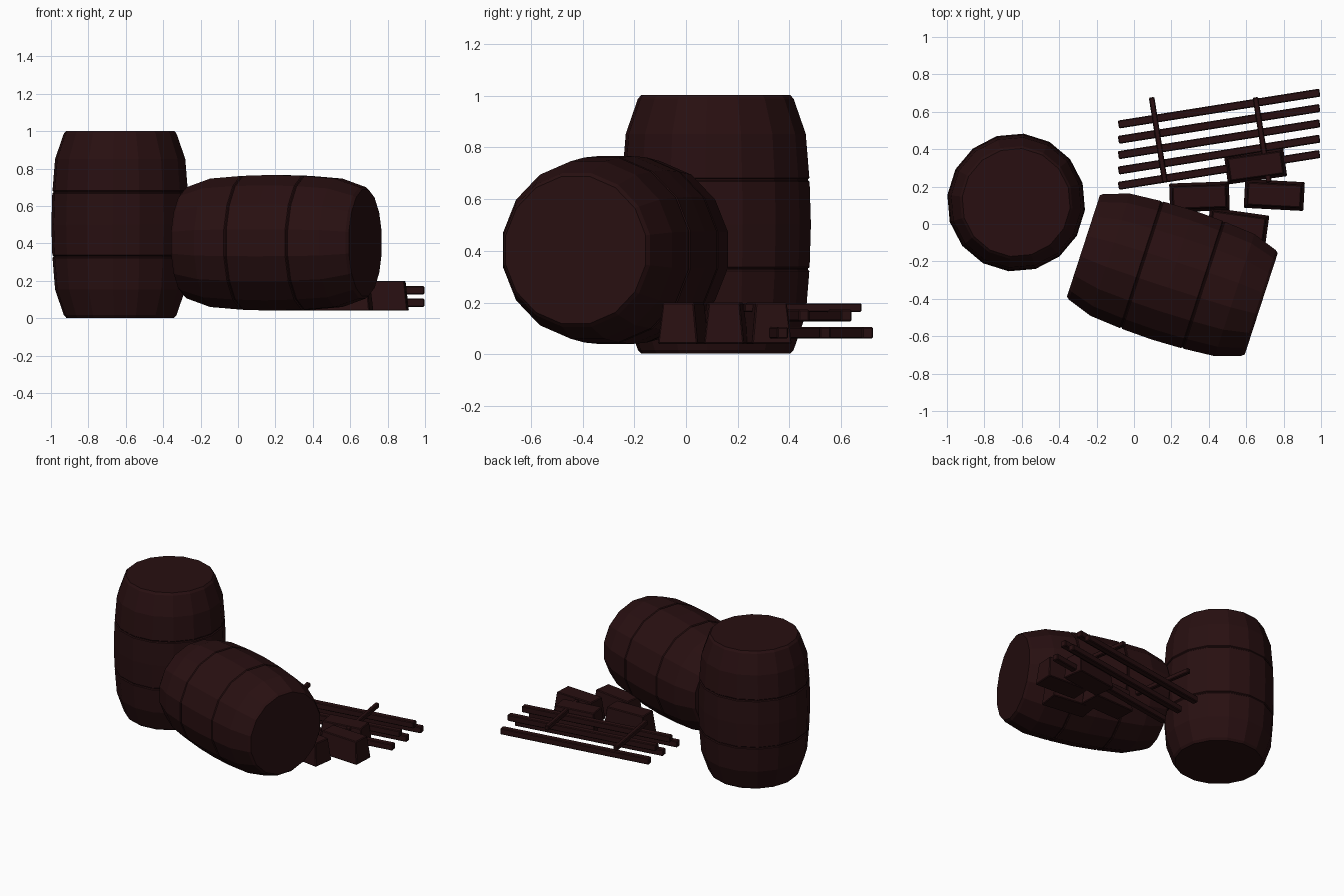
import bpy, bmesh
from math import radians, pi, cos, sin
from mathutils import Matrix, Vector

if "Cube" in bpy.data.objects:
    bpy.data.objects.remove(bpy.data.objects["Cube"], do_unlink=True)

wood = bpy.data.materials.new("dark_wood")
wood.use_nodes = True
COLOUR = (0.021, 0.0048, 0.0054, 1)
wood.diffuse_color = COLOUR
shader = wood.node_tree.nodes["Principled BSDF"]
shader.inputs["Base Color"].default_value = COLOUR
shader.inputs["Roughness"].default_value = 0.9


def add_object(name, bm, matrix, bevel=0):
    bmesh.ops.recalc_face_normals(bm, faces=bm.faces[:])
    mesh = bpy.data.meshes.new(name)
    bm.to_mesh(mesh)
    bm.free()
    mesh.materials.append(wood)
    obj = bpy.data.objects.new(name, mesh)
    obj.matrix_world = matrix
    bpy.context.collection.objects.link(obj)
    if bevel:
        mod = obj.modifiers.new("soft_edges", 'BEVEL')
        mod.width = bevel
        mod.segments = 1
    return obj


def barrel(name, matrix, sides=16):
    # Half profile (radius, height), mirrored; the notch is the hoop groove
    half = [(0.29, -0.5), (0.303, -0.485), (0.35, -0.35), (0.364, -0.18),
            (0.359, -0.175), (0.359, -0.17), (0.365, -0.165), (0.37, 0)]
    profile = half + [(r, -z) for r, z in reversed(half[:-1])]
    bm = bmesh.new()
    rings = []
    for r, z in profile:
        angles = [2 * pi * (i + 0.5) / sides for i in range(sides)]
        rings.append([bm.verts.new((r * cos(a), r * sin(a), z)) for a in angles])
    for low, high in zip(rings, rings[1:]):
        for i in range(sides):
            j = (i + 1) % sides
            bm.faces.new((low[i], low[j], high[j], high[i]))
    bm.faces.new(rings[0][::-1])
    bm.faces.new(rings[-1])
    return add_object(name, bm, matrix)


def block(name, size, place, turn, taper=1.0, bevel=0.005):
    # Box whose top face can be smaller than its base
    bm = bmesh.new()
    bmesh.ops.create_cube(bm, size=1)
    for v in bm.verts:
        shrink = taper if v.co.z > 0 else 1
        v.co = Vector((v.co.x * size[0], v.co.y * size[1], v.co.z * size[2]))
        if shrink != 1:
            inset = size[1] * (1 - shrink) / 2
            v.co.x -= inset if v.co.x > 0 else -inset
            v.co.y -= inset if v.co.y > 0 else -inset
    matrix = Matrix.Translation(place) @ Matrix.Rotation(radians(turn), 4, 'Z')
    return add_object(name, bm, matrix, bevel)


# Barrels
barrel("standing_barrel", Matrix.Translation((-0.63, 0.115, 0.502))
       @ Matrix.Rotation(radians(5), 4, 'Z'))
barrel("lying_barrel", Matrix.Translation((0.205, -0.272, 0.403))
       @ Matrix.Rotation(radians(-18), 4, 'Z') @ Matrix.Rotation(radians(90), 4, 'Y'))

# Rack of slats at alternating heights
for i in range(5):
    height = 0.15 if i % 2 else 0.083
    block(f"slat_{i + 1}", (1.09, 0.043, 0.045), (0.455, 0.617 - i * 0.082, height), 9)

# Cross bars on the slats
for i, x in enumerate((0.13, 0.685)):
    block(f"cross_bar_{i + 1}", (0.03, 0.46, 0.034), (x, 0.45, 0.18), 9)

# Tapered wooden blocks
for i, (x, y, turn) in enumerate([(0.35, 0.145, 2), (0.65, 0.31, 8),
                                  (0.75, 0.155, -3), (0.555, -0.01, -8)]):
    block(f"wood_block_{i + 1}", (0.32, 0.155, 0.16), (x, y, 0.12), turn, 0.78)
